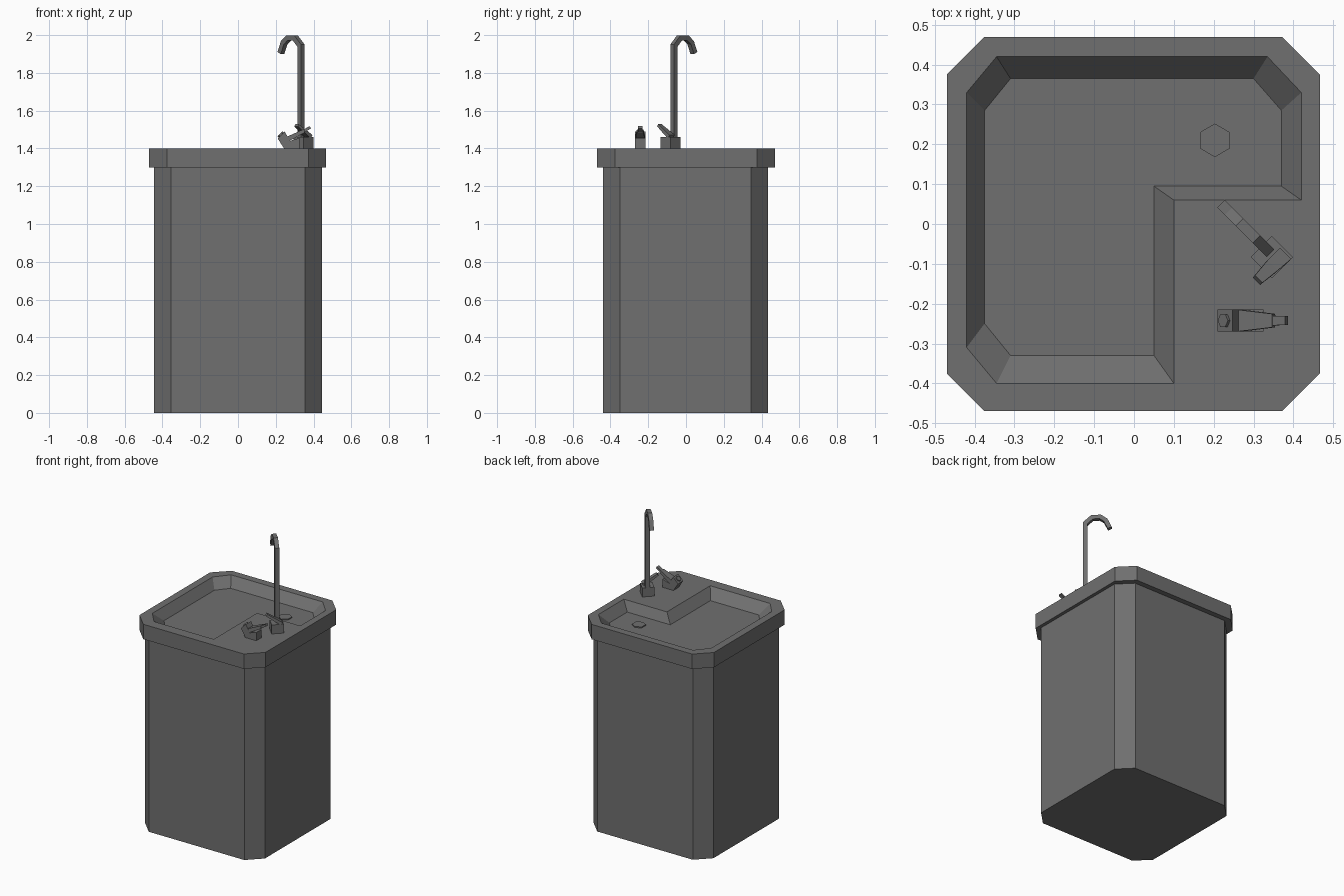
import bpy, bmesh, math
from mathutils import Vector

if "Cube" in bpy.data.objects:
    bpy.data.objects.remove(bpy.data.objects["Cube"])

steel = bpy.data.materials.new("steel_grey")
steel.diffuse_color = (0.16, 0.16, 0.16, 1)
steel.use_nodes = True
steel.node_tree.nodes["Principled BSDF"].inputs["Base Color"].default_value = steel.diffuse_color


def finish(name, bm):
    bmesh.ops.recalc_face_normals(bm, faces=bm.faces[:])
    me = bpy.data.meshes.new(name)
    bm.to_mesh(me)
    bm.free()
    me.materials.append(steel)
    ob = bpy.data.objects.new(name, me)
    bpy.context.collection.objects.link(ob)
    return ob


def add_ring(bm, pts):
    return [bm.verts.new(p) for p in pts]


def bridge(bm, a, b):
    n = len(a)
    for i in range(n):
        j = (i + 1) % n
        bm.faces.new((a[i], a[j], b[j], b[i]))


def loft(name, rings):
    """Closed solid through a list of equal-length rings."""
    bm = bmesh.new()
    vs = [add_ring(bm, r) for r in rings]
    for a, b in zip(vs, vs[1:]):
        bridge(bm, a, b)
    bm.faces.new(vs[0])
    bm.faces.new(vs[-1])
    return finish(name, bm)


def at_z(pts, z):
    return [(x, y, z) for x, y in pts]


def octagon(x0, x1, y0, y1, c):
    return [(x0, y0 + c), (x0, y1 - c), (x0 + c, y1), (x1 - c, y1),
            (x1, y1 - c), (x1, y0 + c), (x1 - c, y0), (x0 + c, y0)]


def polygon(cx, cy, r, n, turn=0.0):
    return [(cx + r * math.cos(turn + math.tau * i / n),
             cy + r * math.sin(turn + math.tau * i / n)) for i in range(n)]


def bar(name, stations, side):
    """Rectangular bar: stations are (point, half width, half thickness)."""
    pts = [Vector(s[0]) for s in stations]
    side = Vector(side).normalized()
    rings = []
    for i, (p, w, t) in enumerate(stations):
        segs = []
        if i > 0:
            segs.append((pts[i] - pts[i - 1]).normalized())
        if i < len(pts) - 1:
            segs.append((pts[i + 1] - pts[i]).normalized())
        tan = sum(segs, Vector()).normalized()
        up = side.cross(tan).normalized() * t / max(tan.dot(segs[0]), 0.3)
        s = side * w
        rings.append([pts[i] + s + up, pts[i] - s + up,
                      pts[i] - s - up, pts[i] + s - up])
    return loft(name, rings)


# Pedestal with chamfered corners
foot = octagon(-0.445, 0.445, -0.44, 0.435, 0.09)
loft("pedestal", [at_z(foot, 0), at_z(foot, 1.3)])

# Counter slab with sunken L-shaped basin
edge = octagon(-0.47, 0.467, -0.47, 0.47, 0.095)
rim = [(-.42, -.31), (-.42, .33), (-.345, .42), (.335, .42), (.42, .33),
       (.42, .06), (.10, .06), (.10, -.40), (-.345, -.40)]
floor = [(-.375, -.25), (-.375, .285), (-.31, .365), (.30, .365), (.37, .285),
         (.37, .095), (.05, .095), (.05, -.33), (-.31, -.33)]
bm = bmesh.new()
low, top = add_ring(bm, at_z(edge, 1.3)), add_ring(bm, at_z(edge, 1.4))
inner, deep = add_ring(bm, at_z(rim, 1.4)), add_ring(bm, at_z(floor, 1.34))
bridge(bm, low, top)
bridge(bm, inner, deep)
bm.faces.new(low)
bm.faces.new(deep)
loops = [bm.edges.get((r[i], r[(i + 1) % len(r)]))
         for r in (top, inner) for i in range(len(r))]
bmesh.ops.triangle_fill(bm, use_beauty=True, use_dissolve=False, edges=loops)
finish("basin_counter", bm)

# Drain cover
drain = polygon(0.203, 0.21, 0.042, 6, math.pi / 2)
loft("drain", [at_z(drain, 1.338), at_z(drain, 1.347)])

# Tap base, turned 45 degrees
base = polygon(0.346, -0.083, 0.053, 4)
loft("tap_base", [at_z(base, 1.398), at_z(base, 1.46)])

# Tall gooseneck spout leaning over the basin diagonally
out = Vector((-1, 1, 0)).normalized()
root = Vector((0.333, -0.064, 0))
path = [(0, 1.45), (0, 1.945), (.042, 1.985), (.092, 1.985),
        (.125, 1.96), (.15, 1.905)]
bar("gooseneck_spout",
    [(root + out * d + Vector((0, 0, z)), 0.0135, 0.0135) for d, z in path],
    (1, 1, 0))

# Tap lever rising towards the user
bar("tap_lever", [((0.376, -0.078, 1.462), 0.02, 0.011),
                  ((0.345, -0.107, 1.49), 0.018, 0.009),
                  ((0.31, -0.141, 1.523), 0.013, 0.007)], (1, -1, 0))

# Drinking bubbler body: side profile extruded across y
prof = [(.245, 1.398), (.325, 1.398), (.325, 1.455), (.275, 1.44),
        (.247, 1.49), (.21, 1.453)]
loft("bubbler_body", [[(x, y, z) for x, z in prof] for y in (-.27, -.215)])

# Bubbler nozzle on the slanted face
nozzle = loft("bubbler_nozzle", [at_z(polygon(0, 0, 0.018, 6), z)
                                 for z in (-0.004, 0.008)])
nozzle.location = (0.2285, -0.2425, 1.4715)
nozzle.rotation_euler = (0, -math.pi / 4, 0)

# Bubbler push lever, tapering with a narrow tip
bar("bubbler_lever", [((0.268, -0.2425, 1.452), 0.027, 0.013),
                      ((0.35, -0.2425, 1.493), 0.017, 0.009),
                      ((0.351, -0.2425, 1.4935), 0.012, 0.008),
                      ((0.383, -0.2425, 1.512), 0.011, 0.007)], (0, 1, 0))
